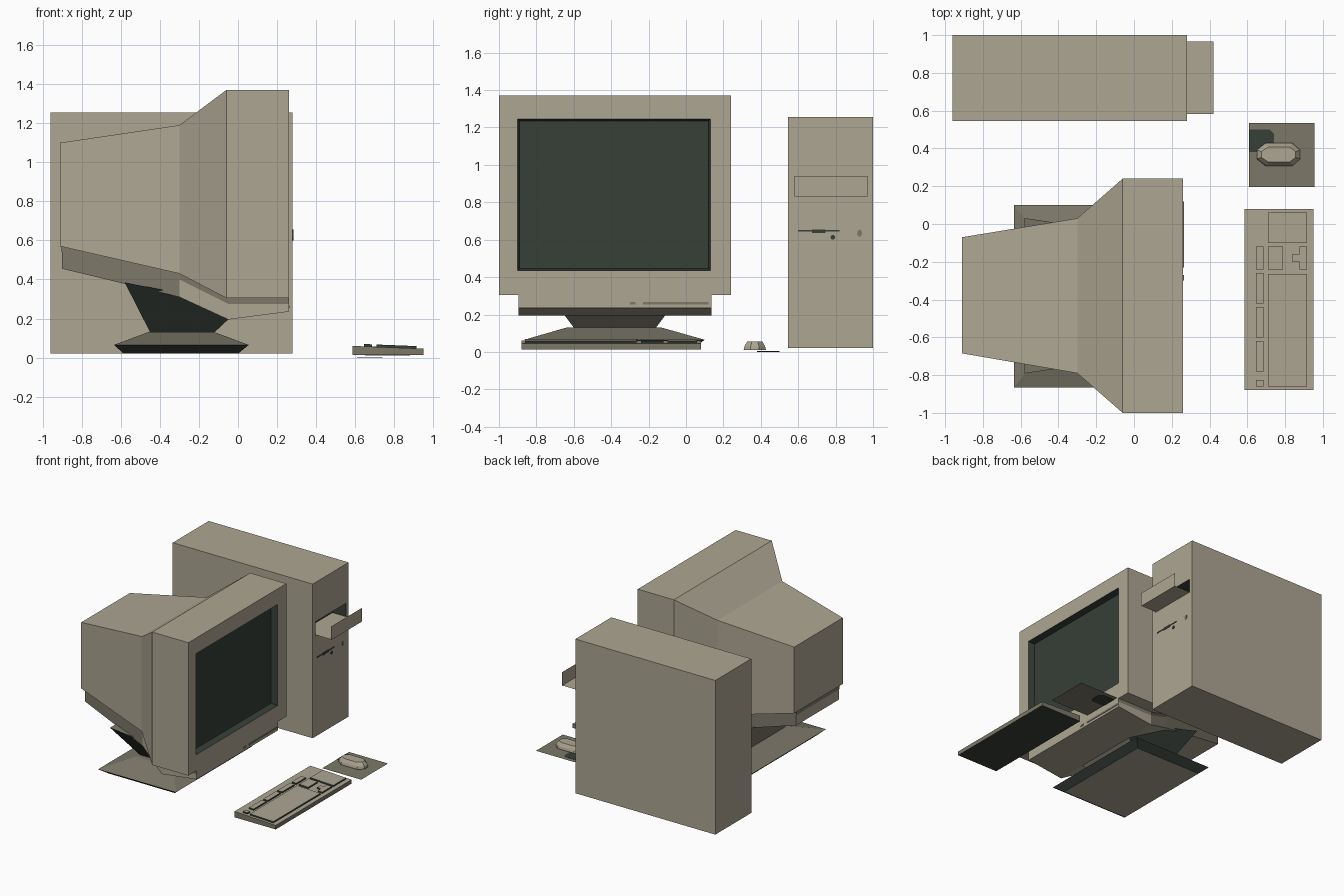
import bpy, bmesh, math

if "Cube" in bpy.data.objects:
    bpy.data.objects.remove(bpy.data.objects["Cube"])


def material(name, rgb):
    m = bpy.data.materials.new(name)
    m.diffuse_color = (*rgb, 1)
    m.use_nodes = True
    m.node_tree.nodes["Principled BSDF"].inputs["Base Color"].default_value = m.diffuse_color
    return m


BEIGE = material("beige plastic", (0.42, 0.38, 0.29))
TAUPE = material("taupe plastic", (0.20, 0.185, 0.14))
DARK = material("dark green glass", (0.038, 0.050, 0.040))


def loft(name, rings, mats, rule=None, caps=True):
    """Skin equal-length rings of points; rule(face, segment) picks the material."""
    bm = bmesh.new()
    vs = [[bm.verts.new(p) for p in r] for r in rings]
    seg = {}
    n = len(rings[0])
    for i in range(len(vs) - 1):
        for j in range(n):
            k = (j + 1) % n
            f = bm.faces.new((vs[i][j], vs[i][k], vs[i + 1][k], vs[i + 1][j]))
            seg[f] = i
    if caps:
        seg[bm.faces.new(vs[0])] = -1
        seg[bm.faces.new(vs[-1])] = len(vs) - 1
    bmesh.ops.recalc_face_normals(bm, faces=bm.faces[:])
    bm.normal_update()
    if rule:
        for f in bm.faces:
            f.material_index = rule(f, seg[f])
    me = bpy.data.meshes.new(name)
    bm.to_mesh(me)
    bm.free()
    for m in mats:
        me.materials.append(m)
    ob = bpy.data.objects.new(name, me)
    bpy.context.collection.objects.link(ob)
    return ob


def rect_x(x, y0, y1, z0, z1):
    return [(x, y0, z0), (x, y1, z0), (x, y1, z1), (x, y0, z1)]


def rect_z(z, x0, x1, y0, y1):
    return [(x0, y0, z), (x1, y0, z), (x1, y1, z), (x0, y1, z)]


def box(name, x0, x1, y0, y1, z0, z1, mats, rule=None):
    return loft(name, [rect_z(z0, x0, x1, y0, y1), rect_z(z1, x0, x1, y0, y1)], mats, rule)


def sheet(name, pts, mat):
    me = bpy.data.meshes.new(name)
    me.from_pydata(pts, [], [list(range(len(pts)))])
    me.materials.append(mat)
    ob = bpy.data.objects.new(name, me)
    bpy.context.collection.objects.link(ob)


# Tower case with an open drive bay
loft("tower_case", [rect_x(-0.96, 0.545, 1.0, 0.02, 1.255),
                    rect_x(0.28, 0.545, 1.0, 0.02, 1.255),
                    rect_x(0.28, 0.58, 0.97, 0.83, 0.94),
                    rect_x(0.16, 0.58, 0.97, 0.83, 0.94)],
     [BEIGE, DARK], lambda f, s: 1 if s >= 2 else 0)
# Disc tray, slid out
sheet("tray_floor", rect_z(0.833, 0.16, 0.42, 0.583, 0.967), BEIGE)
sheet("tray_front", rect_x(0.42, 0.58, 0.97, 0.83, 0.94), BEIGE)
# Disk slot, light and power button
box("disk_slot", 0.278, 0.283, 0.60, 0.82, 0.643, 0.651, [DARK])
box("disk_slot_grip", 0.278, 0.284, 0.675, 0.745, 0.636, 0.655, [DARK])


def disc_x(name, x, y, z, ry, rz, mat):
    loft(name, [[(xx, y + ry * math.cos(a * math.pi / 4), z + rz * math.sin(a * math.pi / 4))
                 for a in range(8)] for xx in (x - 0.002, x + 0.003)], [mat])


disc_x("disk_light", 0.28, 0.785, 0.613, 0.013, 0.013, DARK)
disc_x("power_button", 0.28, 0.928, 0.635, 0.013, 0.02, TAUPE)

# Monitor shell: tapering back, bezel and recessed screen
C = -0.38
loft("monitor_shell", [rect_x(-0.91, -0.685, -0.07, 0.57, 1.10),
                       rect_x(-0.30, -0.79, 0.03, 0.43, 1.19),
                       rect_x(-0.06, -1.0, 0.24, 0.305, 1.37),
                       rect_x(0.26, -1.0, 0.24, 0.305, 1.37),
                       rect_x(0.26, -0.90, 0.13, 0.435, 1.245),
                       rect_x(0.21, -0.89, 0.12, 0.445, 1.235)],
     [BEIGE, DARK], lambda f, s: 1 if s >= 4 else 0)


# Monitor belly with a taupe band along the top of its sides
def belly_ring(x, h, b, t):
    return [(x, C - h, b), (x, C + h, b), (x, C + h, t - 0.03),
            (x, C + h, t), (x, C - h, t), (x, C - h, t - 0.03)]


def band_rule(f, s):
    side = abs(f.normal.z) < 0.6 and 0 <= s <= 2
    heights = [v.co.z for v in f.verts]
    low = min(v.co.z for v in f.verts if v.co.x > f.calc_center_median().x)
    return 1 if side and low > 0.26 and len(heights) == 4 else 0


belly = [(-0.90, 0.27, 0.455, 0.57), (-0.30, 0.40, 0.31, 0.43),
         (-0.05, 0.515, 0.195, 0.305), (0.26, 0.515, 0.235, 0.305)]
loft("monitor_belly", [belly_ring(*r) for r in belly], [BEIGE, TAUPE],
     lambda f, s: band_rule(f, s) if 0 <= s <= 2 and max(
         abs(a.co.y - C) for a in f.verts) and abs(f.normal.y) > 0.3 and min(
         v.co.z for v in f.verts) > 0.27 else 0)
box("belly_back_band", -0.904, -0.89, C - 0.27, C + 0.27, 0.54, 0.57, [TAUPE])

# Row of controls under the screen
for i, (y, w) in enumerate([(-0.285, 0.015), (-0.19, 0.04), (-0.10, 0.05), (0.0, 0.06), (0.09, 0.03)]):
    box(f"monitor_control_{i + 1}", 0.258, 0.264, y - w, y + w, 0.254, 0.268, [TAUPE])


# Tilting neck: side profile that widens with height
def neck_ring(side):
    prof = [(-0.45, 0.13), (-0.12, 0.13), (-0.04, 0.205), (-0.30, 0.33), (-0.58, 0.385)]
    return [(x, C + side * (0.22 + 0.75 * (z - 0.13)), z) for x, z in prof]


loft("monitor_neck", [neck_ring(-1), neck_ring(1)], [TAUPE, DARK],
     lambda f, s: 1 if abs(f.normal.y) > 0.6 else 0)

# Stand foot: taupe sloping top, dark undercut rim
loft("stand_foot", [rect_z(0.02, -0.585, 0.0, C - 0.42, C + 0.42),
                    rect_z(0.065, -0.635, 0.055, C - 0.485, C + 0.48),
                    rect_z(0.13, -0.46, -0.12, C - 0.26, C + 0.25)],
     [BEIGE, TAUPE, DARK], lambda f, s: {-1: 0, 0: 2, 1: 1, 2: 1}[s])


# Keyboard wedge
def key_top(x):
    return 0.06 - (x - 0.585) * 0.04


loft("keyboard_body", [[(0.585, y, 0.013), (0.95, y, 0.013),
                        (0.95, y, key_top(0.95)), (0.585, y, key_top(0.585))]
                       for y in (-0.88, 0.08)],
     [BEIGE, TAUPE, DARK],
     lambda f, s: 0 if f.normal.z > 0.5 else 2 if f.normal.z < -0.5 else 1)

# Raised key blocks with dark sides
keys = [("escape_key", 0.645, 0.685, -0.86, -0.825),
        ("function_keys_1", 0.645, 0.685, -0.78, -0.62),
        ("function_keys_2", 0.645, 0.685, -0.60, -0.44),
        ("function_keys_3", 0.645, 0.685, -0.42, -0.26),
        ("function_keys_4", 0.645, 0.685, -0.24, -0.12),
        ("main_keys", 0.71, 0.915, -0.86, -0.265),
        ("edit_keys", 0.71, 0.79, -0.24, -0.12),
        ("arrow_keys", 0.875, 0.915, -0.24, -0.12),
        ("arrow_up_key", 0.84, 0.875, -0.20, -0.16),
        ("number_keys", 0.71, 0.915, -0.10, 0.06)]
for name, x0, x1, y0, y1 in keys:
    loft(name, [[(x0, y, 0.04), (x1, y, 0.04), (x1, y, key_top(x1) + 0.012),
                 (x0, y, key_top(x0) + 0.012)] for y in (y0, y1)],
         [BEIGE, DARK], lambda f, s: 0 if f.normal.z > 0.5 else 1)

# Mouse pad with a dark corner patch
sheet("mouse_pad", rect_z(0.002, 0.61, 0.955, 0.195, 0.535), TAUPE)
loft("pad_patch", [[(0.61, 0.38, z), (0.72, 0.38, z), (0.74, 0.40, z),
                    (0.74, 0.48, z), (0.72, 0.50, z), (0.61, 0.50, z)] for z in (0.0, 0.004)],
     [DARK])


# Mouse: low faceted dome
def mouse_ring(z, hx, hy):
    pts = [(1, 0.4), (0.65, 1), (-0.6, 1), (-1, 0.4), (-1, -0.4), (-0.6, -1), (0.65, -1), (1, -0.4)]
    return [(0.765 + hx * a, 0.368 + hy * b, z) for a, b in pts]


loft("mouse", [mouse_ring(0.01, 0.115, 0.06), mouse_ring(0.03, 0.112, 0.055),
               mouse_ring(0.056, 0.09, 0.04)], [BEIGE])
